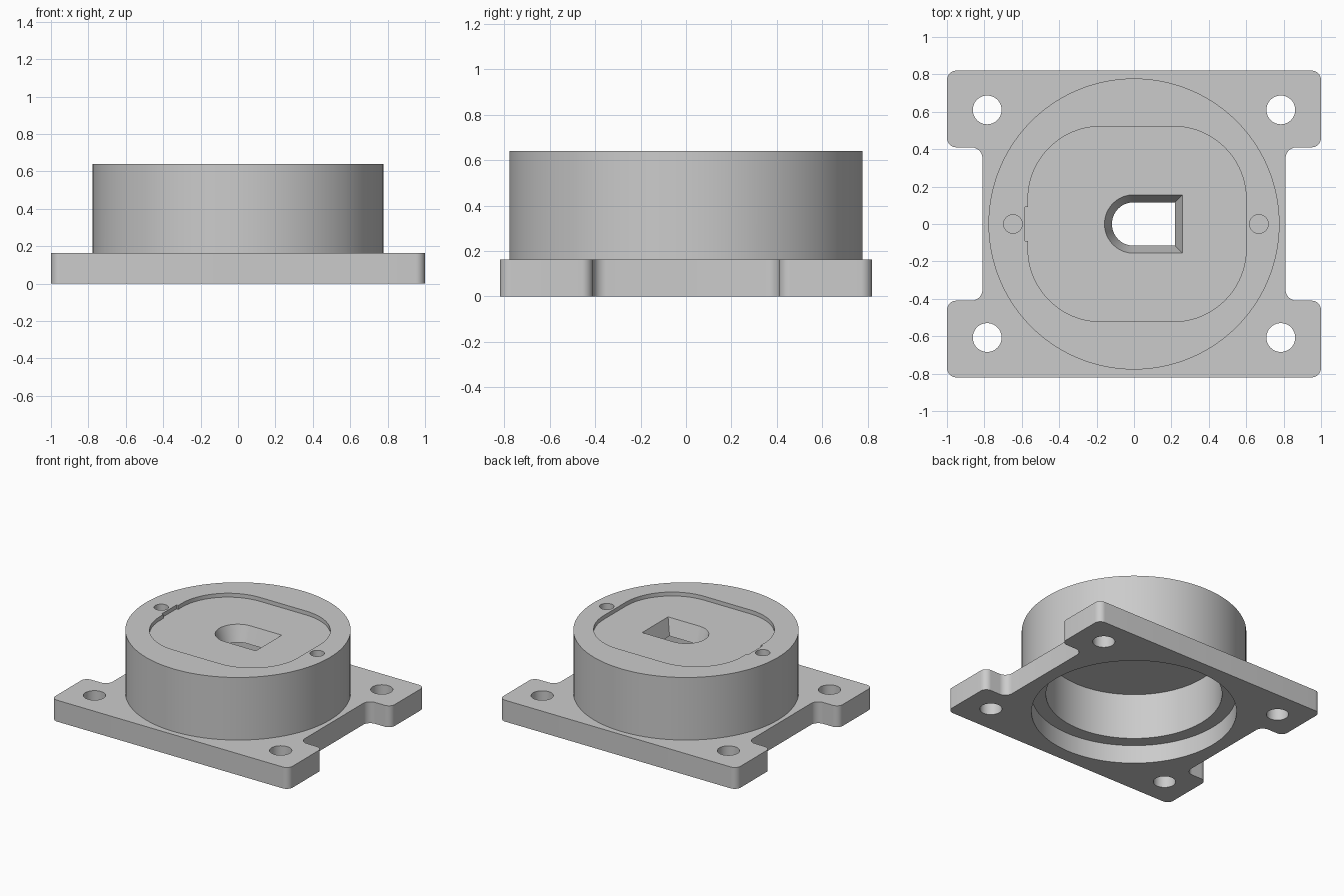
import bpy
import bmesh
from math import sin, cos, pi
from mathutils import Vector

if "Cube" in bpy.data.objects:
    bpy.data.objects.remove(bpy.data.objects["Cube"])

grey = bpy.data.materials.new("light grey")
grey.use_nodes = True
grey.diffuse_color = (0.6, 0.6, 0.6, 1)
grey.node_tree.nodes["Principled BSDF"].inputs["Base Color"].default_value = (0.6, 0.6, 0.6, 1)


def rounded(corners, steps=24):
    """Outline with right-angled corners (x, y, radius), each rounded by an arc."""
    out = []
    for i, (x, y, r) in enumerate(corners):
        p = Vector((x, y))
        u = (Vector(corners[i - 1][:2]) - p).normalized()
        v = (Vector(corners[(i + 1) % len(corners)][:2]) - p).normalized()
        angles = [k * pi / 2 / steps for k in range(steps + 1)] if r else [0]
        for a in angles:
            q = p + r * (u * (1 - sin(a)) + v * (1 - cos(a)))
            if not out or (q - out[-1]).length > 1e-5:
                out.append(q)
    return out


def circle(x, y, r, steps=128):
    return [Vector((x + r * cos(2 * pi * k / steps), y + r * sin(2 * pi * k / steps)))
            for k in range(steps)]


def prism(name, outline, z0, z1, top=None):
    """Solid between an outline at z0 and the same (or another) outline at z1."""
    bm = bmesh.new()
    low = [bm.verts.new((p.x, p.y, z0)) for p in outline]
    high = [bm.verts.new((p.x, p.y, z1)) for p in (top or outline)]
    bm.faces.new(low[::-1])
    bm.faces.new(high)
    for i in range(len(low)):
        bm.faces.new((low[i - 1], low[i], high[i], high[i - 1]))
    bmesh.ops.recalc_face_normals(bm, faces=bm.faces)
    mesh = bpy.data.meshes.new(name)
    bm.to_mesh(mesh)
    bm.free()
    mesh.materials.append(grey)
    obj = bpy.data.objects.new(name, mesh)
    bpy.context.collection.objects.link(obj)
    return obj


def combine(target, tool, operation="DIFFERENCE"):
    mod = target.modifiers.new(operation, "BOOLEAN")
    mod.operation, mod.solver, mod.object = operation, "EXACT", tool
    bpy.context.view_layer.objects.active = target
    bpy.ops.object.modifier_apply(modifier=mod.name)
    bpy.data.objects.remove(tool)


PLATE_TOP, DRUM_TOP = 0.163, 0.64
CEILING, POCKET_FLOOR = 0.49, 0.61

# Mounting plate with a notch in each side
half = [(1, -0.82, 0.05), (1, -0.41, 0.05), (0.81, -0.41, 0.06),
        (0.81, 0.41, 0.06), (1, 0.41, 0.05), (1, 0.82, 0.05)]
body = prism("flanged_housing", rounded(half + [(-x, y, r) for x, y, r in half[::-1]], 10),
             0, PLATE_TOP)

# Round drum
combine(body, prism("drum", circle(0, 0, 0.778), 0.15, DRUM_TOP), "UNION")

# Stepped cavity from below
combine(body, prism("cavity_mouth", circle(0, 0, 0.71), -0.1, 0.14))
combine(body, prism("cavity", circle(0, 0, 0.61), -0.1, CEILING))

# Shallow pocket in the top, with a small key slot on the right-hand side
pocket = rounded([(0.6, -0.522, 0.39), (0.6, 0.522, 0.39), (-0.567, 0.522, 0.39),
                  (-0.567, 0.09, 0), (-0.582, 0.09, 0), (-0.582, -0.09, 0),
                  (-0.567, -0.09, 0), (-0.567, -0.522, 0.39)])
combine(body, prism("pocket", pocket, POCKET_FLOOR, 0.75))


# Tapered D-shaped opening through the pocket floor
def d_outline(grow):
    x0, x1, h = -0.118 - grow, 0.22 + grow, 0.116 + grow
    return rounded([(x1, -h, 0), (x1, h, 0), (x0, h, h), (x0, -h, h)])


combine(body, prism("d_opening", d_outline(-0.01), CEILING - 0.03, POCKET_FLOOR + 0.03,
                    d_outline(0.05)))

# Blind pin holes in the rim
for x in (-0.647, 0.668):
    combine(body, prism("pin_hole", circle(x, 0, 0.05, 32), 0.54, 0.75))

# Corner bolt holes
for x in (-0.785, 0.785):
    for y in (-0.607, 0.61):
        combine(body, prism("bolt_hole", circle(x, y, 0.077, 48), -0.1, 0.3))

# Smooth curved walls, crisp edges
bpy.ops.object.select_all(action="DESELECT")
body.select_set(True)
bpy.context.view_layer.objects.active = body
bpy.ops.object.shade_smooth_by_angle(angle=pi / 6)
